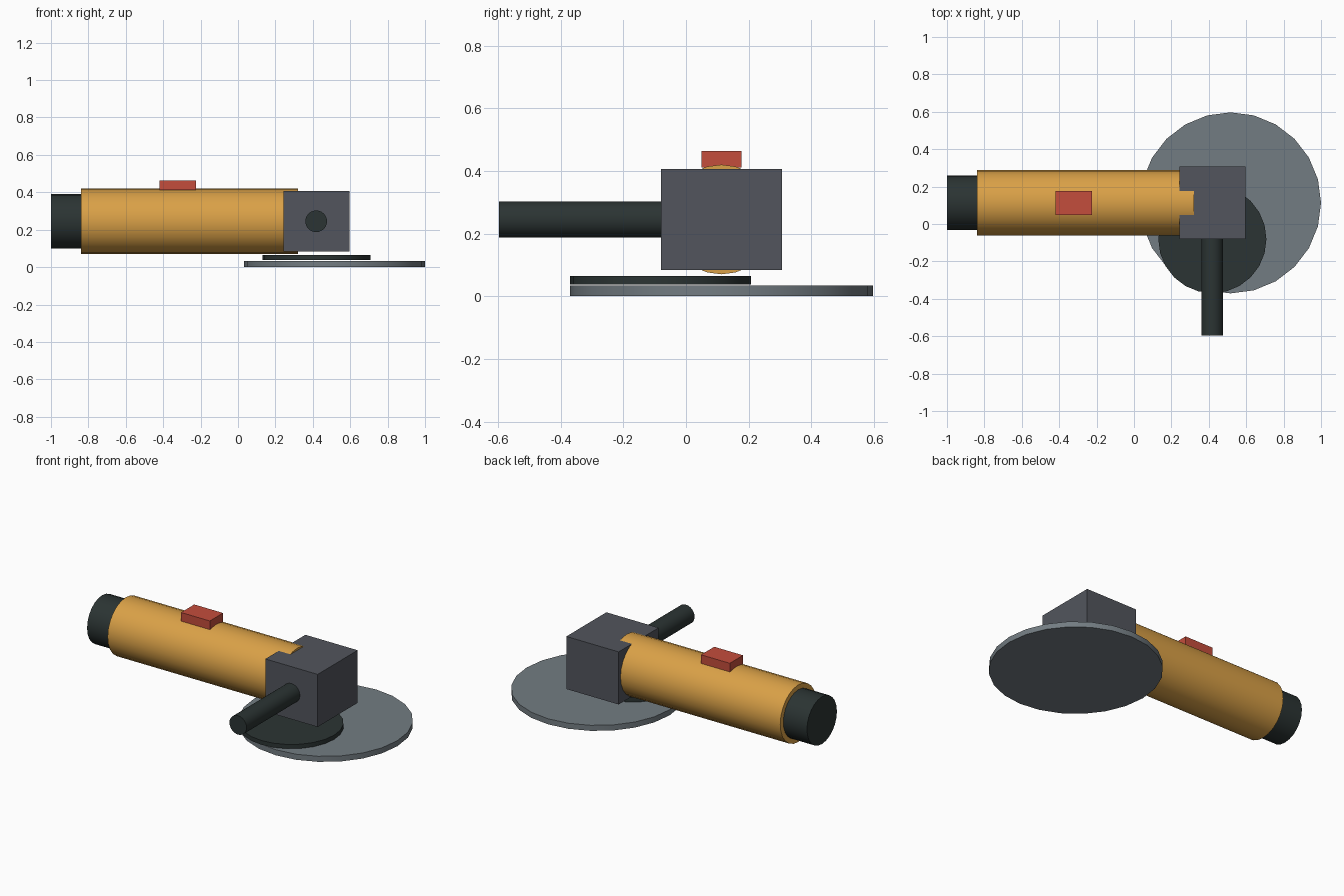
import bpy
import math

if "Cube" in bpy.data.objects:
    bpy.data.objects.remove(bpy.data.objects["Cube"])

CY, CZ = 0.113, 0.245   # tool axis


def material(name, rgb):
    m = bpy.data.materials.new(name)
    m.diffuse_color = (*rgb, 1)
    m.use_nodes = True
    m.node_tree.nodes["Principled BSDF"].inputs["Base Color"].default_value = m.diffuse_color
    return m


YELLOW = material("yellow_plastic", (0.70, 0.355, 0.063))
BLACK = material("black_rubber", (0.024, 0.034, 0.033))
GREY = material("dark_grey_metal", (0.084, 0.091, 0.109))
STEEL = material("steel_grey", (0.171, 0.202, 0.223))
RED = material("red_plastic", (0.55, 0.074, 0.045))


def finish(name, mat):
    ob = bpy.context.object
    ob.name = name
    ob.data.materials.append(mat)
    bpy.ops.object.transform_apply(location=False, rotation=True, scale=True)
    return ob


def cylinder(name, mat, radius, length, center, rot=(0, 0, 0), sides=24):
    bpy.ops.mesh.primitive_cylinder_add(vertices=sides, radius=radius, depth=length,
                                        location=center, rotation=rot)
    finish(name, mat)
    bpy.ops.object.shade_smooth_by_angle(angle=math.radians(35))


def box(name, mat, size, center):
    bpy.ops.mesh.primitive_cube_add(size=1, location=center)
    bpy.context.object.scale = size
    finish(name, mat)


ALONG_X = (0, math.pi / 2, 0)
ALONG_Y = (math.pi / 2, 0, 0)

# motor housing, rear cap and switch
cylinder("motor_body", YELLOW, 0.175, 1.162, (-0.259, CY, CZ), ALONG_X)
cylinder("rear_cap", BLACK, 0.145, 0.18, (-0.91, CY, CZ), ALONG_X)
box("power_switch", RED, (0.195, 0.128, 0.053), (-0.323, CY, 0.4375))

# gear head and side handle
box("gear_head", GREY, (0.354, 0.387, 0.322), (0.419, CY, CZ))
cylinder("side_handle", BLACK, 0.058, 0.536, (0.418, -0.329, CZ), ALONG_Y)

# guard and grinding disc
cylinder("disc_guard", BLACK, 0.289, 0.026, (0.419, -0.081, 0.051))
cylinder("grinding_disc", STEEL, 0.484, 0.034, (0.516, CY, 0.017))
